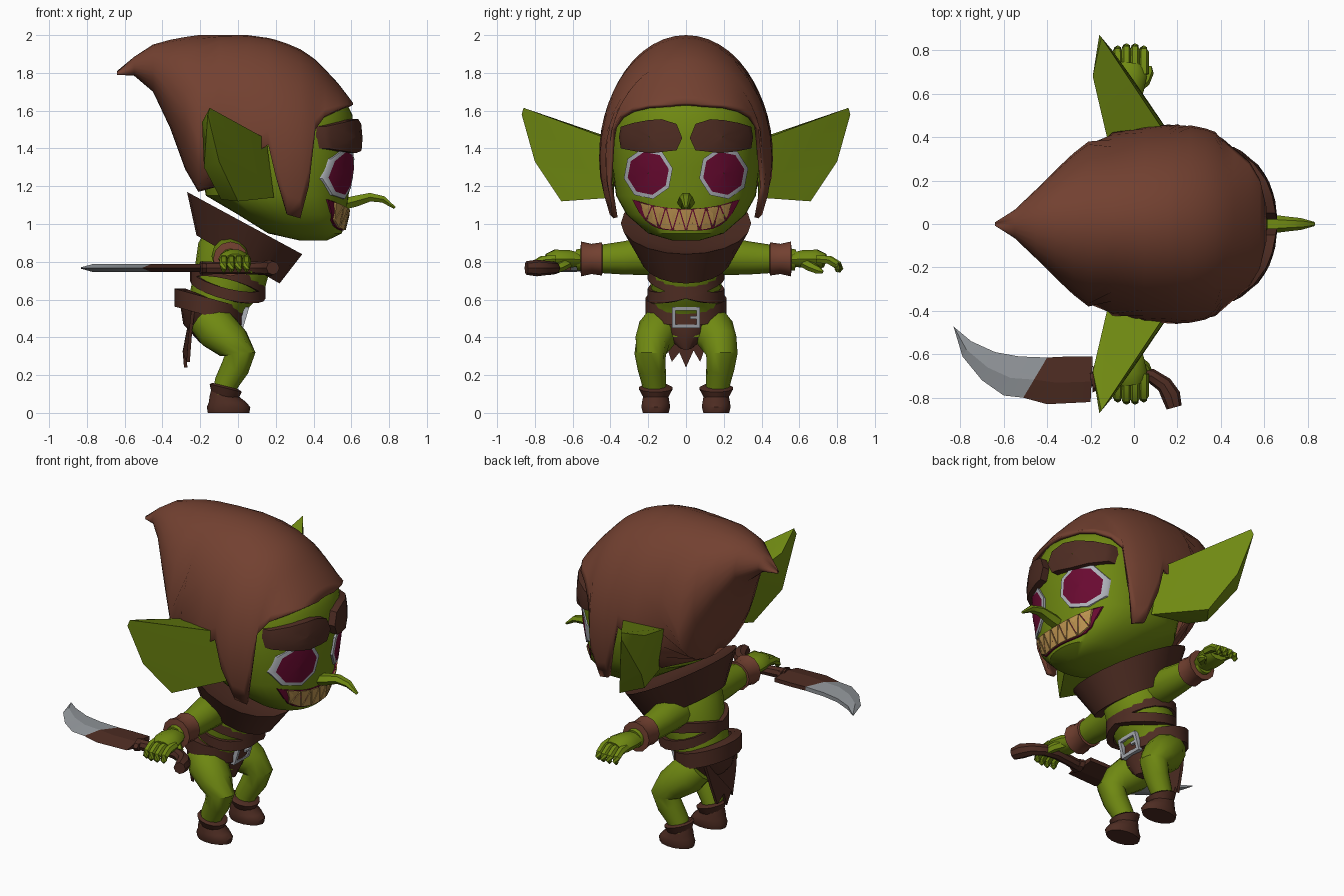
import bpy, bmesh, math
from mathutils import Vector

if "Cube" in bpy.data.objects:
    bpy.data.objects.remove(bpy.data.objects["Cube"])

def material(name, rgb):
    m = bpy.data.materials.new(name)
    m.diffuse_color = (*rgb, 1)
    m.use_nodes = True
    m.node_tree.nodes["Principled BSDF"].inputs["Base Color"].default_value = m.diffuse_color
    return m

GREEN = material("green skin", (0.16, 0.25, 0.006))
HOOD = material("red brown leather", (0.17, 0.052, 0.03))
DARK = material("dark brown leather", (0.075, 0.025, 0.016))
PINK = material("deep magenta", (0.14, 0.003, 0.03))
RIM = material("pale grey", (0.42, 0.44, 0.48))
STEEL = material("steel grey", (0.29, 0.31, 0.33))
TAN = material("tan teeth", (0.5, 0.29, 0.08))

def build(name, verts, faces, mats, idx=None, angle=40):
    me = bpy.data.meshes.new(name)
    me.from_pydata([tuple(v) for v in verts], [], faces)
    for m in mats:
        me.materials.append(m)
    if idx:
        me.polygons.foreach_set("material_index", idx)
    bm = bmesh.new()
    bm.from_mesh(me)
    bmesh.ops.remove_doubles(bm, verts=bm.verts, dist=0.0005)
    bmesh.ops.recalc_face_normals(bm, faces=bm.faces)
    bm.to_mesh(me)
    bm.free()
    me.shade_smooth()
    me.set_sharp_from_angle(angle=math.radians(angle))
    ob = bpy.data.objects.new(name, me)
    bpy.context.collection.objects.link(ob)
    return ob

def loft(name, rings, mats, closed=True, caps=True, wrap=False, rule=None, angle=40):
    n, r = len(rings[0]), len(rings)
    faces, idx = [], []
    for i in range(r if wrap else r - 1):
        for j in range(n if closed else n - 1):
            a, b, k = i * n, (i + 1) % r * n, (j + 1) % n
            faces.append((a + j, a + k, b + k, b + j))
            idx.append(rule(i) if rule else 0)
    if caps and not wrap:
        faces += [tuple(range(n)), tuple(range((r - 1) * n, r * n))]
        idx += [rule(0), rule(r - 2)] if rule else [0, 0]
    return build(name, [p for g in rings for p in g], faces, mats, idx, angle)

def tube(name, pts, radii, mat, n=10, flat=1.0, angle=40):
    pts = [Vector(p) for p in pts]
    rings = []
    for i, p in enumerate(pts):
        t = (pts[min(i + 1, len(pts) - 1)] - pts[max(i - 1, 0)]).normalized()
        ref = Vector((0, 0, 1)) if abs(t.z) < 0.75 else Vector((1, 0, 0))
        u = t.cross(ref).normalized()
        w = u.cross(t)
        rings.append([p + radii[i] * (u * math.cos(a) + w * flat * math.sin(a))
                      for a in (math.tau * k / n for k in range(n))])
    return loft(name, rings, [mat], angle=angle)

def ring(bx, bz, fx, fz, hw, roll=0, n=20, dz=0):
    """Tilted oval running from a back point to a front point."""
    out = []
    for k in range(n):
        a = math.tau * k / n
        c = (1 + math.cos(a)) / 2
        out.append((bx + (fx - bx) * c, hw * math.sin(a), bz + (fz - bz) * c + roll * math.sin(a) + dz))
    return out

def band(name, bx, bz, fx, fz, hw, h, mat, roll=0, t=0.04):
    rings = [ring(bx + i, bz, fx - i, fz, hw - i, roll, dz=d)
             for i, d in ((0, -h / 2), (0, h / 2), (t, h / 2), (t, -h / 2))]
    return loft(name, rings, [mat], wrap=True)

def hull(name, pts, mat, angle=25):
    ob = build(name, pts, [], [mat])
    bm = bmesh.new()
    bm.from_mesh(ob.data)
    res = bmesh.ops.convex_hull(bm, input=bm.verts)
    bmesh.ops.delete(bm, geom=[v for v in res["geom_interior"] if isinstance(v, bmesh.types.BMVert)], context='VERTS')
    bmesh.ops.recalc_face_normals(bm, faces=bm.faces)
    bm.to_mesh(ob.data)
    bm.free()
    ob.data.shade_smooth()
    ob.data.set_sharp_from_angle(angle=math.radians(angle))

# Head: stacked superellipse rings (z, back, front, half width)
HEAD = [(0.912, 0.33, 0.47, 0.07), (0.95, 0.16, 0.55, 0.2), (1.05, 0.0, 0.575, 0.315), (1.15, -0.17, 0.585, 0.37),
        (1.3, -0.2, 0.605, 0.39), (1.45, -0.2, 0.615, 0.395), (1.58, -0.2, 0.605, 0.375), (1.65, -0.18, 0.57, 0.34),
        (1.75, -0.1, 0.46, 0.27), (1.86, 0, 0.25, 0.14)]
P = 2.3

def face_x(y, z):
    for a, b in zip(HEAD, HEAD[1:]):
        if z <= b[0]:
            break
    f = max(0, min(1, (z - a[0]) / (b[0] - a[0])))
    _, bk, fr, w = (p + (q - p) * f for p, q in zip(a, b))
    k = min(0.97, abs(y) / w)
    return (bk + fr) / 2 + (fr - bk) / 2 * (1 - k ** P) ** (1 / P)

def spow(v):
    return math.copysign(abs(v) ** (2 / P), v)

loft("head", [[((b + f) / 2 + (f - b) / 2 * spow(math.cos(a)), w * spow(math.sin(a)), z)
               for a in (math.tau * k / 40 for k in range(40))] for z, b, f, w in HEAD], [GREEN])

def patches(name, outlines, lift, mats, scales=(1, 0.66, 0.33, 0.01), depth=0.02, rim=False):
    """Plates that follow the face, drawn as (y, z) outlines."""
    vs, fs, idx = [], [], []
    for o in outlines:
        n, base = len(o), len(vs)
        cy, cz = sum(p[0] for p in o) / n, sum(p[1] for p in o) / n
        for r, s in enumerate((1,) + tuple(scales)):
            for y, z in o:
                y, z = cy + (y - cy) * s, cz + (z - cz) * s
                vs.append((face_x(y, z) + (lift if r else lift - depth), y, z))
        for r in range(len(scales)):
            for j in range(n):
                a, b, k = base + r * n, base + (r + 1) * n, (j + 1) % n
                fs.append((a + j, a + k, b + k, b + j))
                idx.append(1 if rim and r > 1 else 0)
    return build(name, vs, fs, mats, idx)

BROW = [(0.02, 1.455), (0.05, 1.53), (0.13, 1.555), (0.2, 1.55), (0.28, 1.535), (0.345, 1.515),
        (0.355, 1.46), (0.345, 1.40), (0.27, 1.385), (0.18, 1.375), (0.1, 1.385), (0.05, 1.39)]
for s, side in ((1, "left"), (-1, "right")):
    eye = [(s * 0.2 + 0.132 * math.cos(a), 1.268 + 0.138 * math.sin(a))
           for a in (math.tau * (k + 0.25) / 8 for k in range(8))]
    patches(side + "_eye", [eye], 0.014, [RIM, PINK], (1, 0.84, 0.5, 0.01), rim=True)
    patches(side + "_brow", [[(s * y, z) for y, z in BROW]], 0.045, [DARK], (1, 0.9, 0.5, 0.01), depth=0.07)

# Mouth with interlocking pointed teeth
def z_up(y): return 1.08 + 0.05 * (y / 0.285) ** 2
def z_lo(y): return 0.965 + 0.165 * (y / 0.285) ** 4

ys = [-0.285 + 0.57 * k / 16 for k in range(17)]
patches("mouth", [[(y, z_up(y)) for y in ys] + [(y, z_lo(y)) for y in ys[-2:0:-1]]], 0.008, [PINK])
teeth = []
for k in range(1, 14):
    a, m, b = ys[k], ys[k + 1], ys[k + 2]
    e, t = (z_up, z_lo) if k % 2 else (z_lo, z_up)
    tri = [(a, e(a)), (b, e(b)), (m, t(m))]
    cy, cz = sum(p[0] for p in tri) / 3, sum(p[1] for p in tri) / 3
    teeth.append([(cy + (y - cy) * 0.86, cz + (z - cz) * 0.9) for y, z in tri])
patches("teeth", teeth, 0.016, [TAN], (1, 0.01), depth=0.012)
tube("nose", [(0.54, 0, 1.10), (0.62, 0, 1.12), (0.7, 0, 1.142), (0.77, 0, 1.13), (0.83, 0, 1.085)],
     [0.045, 0.045, 0.035, 0.027, 0.01], GREEN, 6, 0.75)

# Hood: arcs along x (x, top, middle, bottom, half width, lower edge; 0 = closed)
HOODS = [(-0.64, 1.81, 1.80, 1.79, 0.008, 0), (-0.55, 1.885, 1.83, 1.785, 0.065, 0), (-0.45, 1.95, 1.81, 1.70, 0.16, 0),
         (-0.36, 1.975, 1.7, 1.51, 0.25, 0), (-0.28, 1.99, 1.6, 1.29, 0.325, 0), (-0.21, 2.0, 1.45, 1.17, 0.38, 0),
         (-0.1, 2.0, 1.4, 0.9, 0.425, 1.2), (0.05, 2.0, 1.38, 0.75, 0.45, 1.35), (0.16, 1.985, 1.36, 0.7, 0.46, 1.42),
         (0.2, 1.975, 1.35, 0.7, 0.46, 1.25), (0.26, 1.955, 1.35, 0.7, 0.455, 1.05), (0.33, 1.925, 1.35, 0.7, 0.44, 1.03),
         (0.375, 1.895, 1.35, 0.7, 0.425, 1.2), (0.41, 1.87, 1.35, 0.7, 0.41, 1.5), (0.46, 1.82, 1.35, 0.7, 0.395, 1.57),
         (0.53, 1.745, 1.35, 0.7, 0.38, 1.605), (0.58, 1.68, 1.35, 0.7, 0.37, 1.625), (0.61, 1.64, 1.35, 0.7, 0.34, 1.632)]
arcs = []
for x, top, mid, bot, w, low in HOODS:
    q = (low - mid) / ((top - mid) if low > mid else (mid - bot))
    tmax = math.acos(max(-1, min(1, q))) if low else math.pi
    arc = []
    for k in range(25):
        t = tmax * (k / 12 - 1)
        c = math.cos(t)
        arc.append((x, w * math.sin(t), mid + c * ((top - mid) if c > 0 else (mid - bot))))
    arcs.append(arc)
hood = loft("hood", arcs, [HOOD], closed=False, caps=False, angle=50)
mod = hood.modifiers.new("thickness", 'SOLIDIFY')
mod.thickness, mod.offset = 0.022, -1

# Torso, collar, straps and belt
loft("torso", [ring(-0.24, 0.42, 0, 0.40, 0.15), ring(-0.27, 0.55, 0.01, 0.5, 0.18), ring(-0.25, 0.66, 0.06, 0.56, 0.18),
               ring(-0.23, 0.76, 0.14, 0.65, 0.19), ring(-0.21, 0.9, 0.17, 0.76, 0.2), ring(-0.15, 1.0, 0.15, 0.9, 0.15)], [GREEN])
loft("collar", [ring(-0.16, 1.08, 0.22, 0.86, 0.22), ring(-0.27, 1.17, 0.34, 0.84, 0.345),
                ring(-0.22, 0.94, 0.22, 0.685, 0.235), ring(-0.15, 0.93, 0.12, 0.76, 0.15)], [DARK])
for s, side in ((1, "left"), (-1, "right")):
    band(side + "_chest_strap", -0.255, 0.73, 0.145, 0.635, 0.203, 0.06, DARK, s * 0.055)
band("belt", -0.335, 0.61, 0.03, 0.51, 0.215, 0.095, DARK, t=0.06)
loft("shorts", [ring(-0.31, 0.6, 0.01, 0.5, 0.2), ring(-0.29, 0.47, 0.01, 0.42, 0.155), ring(-0.2, 0.37, -0.02, 0.335, 0.04)], [DARK])
CLOTH = [(-0.17, 0.58), (0.17, 0.58), (0.12, 0.4), (0.075, 0.27), (0.04, 0.33), (0, 0.24), (-0.035, 0.32), (-0.075, 0.27), (-0.12, 0.4)]
loft("tail_cloth", [[(-0.33 + (0.58 - z) * 0.13 + y * y * 3 + d, y, z) for y, z in CLOTH] for d in (0, 0.018)], [DARK])

def buckle_bar(name, y0, y1, z0, z1):
    hull(name, [(0.028 + (z - 0.5) * 0.3 + d, y, z) for y in (y0, y1) for z in (z0, z1) for d in (-0.012, 0.014)], RIM)
for s, side in ((1, "left"), (-1, "right")):
    buckle_bar("buckle_" + side, s * 0.055, s * 0.075, 0.45, 0.56)
buckle_bar("buckle_top", -0.075, 0.075, 0.542, 0.56)
buckle_bar("buckle_bottom", -0.075, 0.075, 0.45, 0.468)
buckle_bar("buckle_prong", 0.02, 0.07, 0.498, 0.512)

# Paired limbs, ears and boots
EAR = [(-0.15, 0.86, 1.615), (0.15, 0.41, 1.45), (0.19, 0.38, 1.14), (0.0, 0.66, 1.12), (-0.1, 0.8, 1.33), (-0.16, 0.87, 1.58),
       (-0.12, 0.38, 1.45), (-0.08, 0.38, 1.18), (-0.19, 0.68, 1.54), (-0.18, 0.7, 1.3), (-0.09, 0.54, 1.13)]
for s, side in ((1, "left"), (-1, "right")):
    def m(*pts):
        return [(x, s * y, z) for x, y, z in pts]
    hull(side + "_ear", m(*EAR), GREEN)
    tube(side + "_arm", m((-0.04, 0.1, 0.83), (-0.04, 0.22, 0.83), (-0.04, 0.33, 0.82), (-0.04, 0.45, 0.815), (-0.04, 0.58, 0.81)),
         [0.1, 0.1, 0.088, 0.075, 0.055], GREEN, 12)
    tube(side + "_bracer", m((-0.04, 0.44, 0.815), (-0.04, 0.445, 0.815), (-0.04, 0.5, 0.815), (-0.04, 0.555, 0.815), (-0.04, 0.56, 0.815)),
         [0.06, 0.088, 0.08, 0.092, 0.05], HOOD, 12)
    tube(side + "_palm", m((-0.04, 0.55, 0.81), (-0.03, 0.62, 0.815), (-0.02, 0.69, 0.815), (-0.015, 0.735, 0.805)),
         [0.055, 0.075, 0.08, 0.06], GREEN, 10, 0.65)
    for k in range(4):
        x = -0.075 + 0.04 * k
        e = 0.01 if k in (1, 2) else 0
        tube(f"{side}_finger_{k + 1}", m((x, 0.69, 0.815), (x, 0.755 + e, 0.81), (x, 0.795 + e, 0.785), (x, 0.805 + e, 0.76), (x, 0.8 + e, 0.745)),
             [0.024, 0.024, 0.023, 0.018, 0.006], GREEN, 6)
    tube(side + "_thumb", m((0.0, 0.62, 0.8), (0.05, 0.66, 0.775), (0.07, 0.7, 0.755), (0.075, 0.725, 0.745)),
         [0.03, 0.027, 0.022, 0.008], GREEN, 6)
    tube(side + "_leg", m((-0.17, 0.11, 0.5), (-0.11, 0.14, 0.44), (-0.03, 0.175, 0.37), (0.01, 0.19, 0.31), (-0.015, 0.182, 0.24), (-0.06, 0.17, 0.16), (-0.08, 0.165, 0.08)),
         [0.1, 0.115, 0.098, 0.083, 0.075, 0.065, 0.06], GREEN, 12)
    # Boot: shoe, flared cuff
    def oval(x0, x1, hw, z):
        return [(x, s * 0.16 + y, z0) for x, y, z0 in ring(x0, z, x1, z, hw, n=14)]
    loft(side + "_shoe", [oval(-0.16, 0.06, 0.07, 0), oval(-0.165, 0.065, 0.078, 0.03), oval(-0.155, 0.045, 0.075, 0.055),
                          oval(-0.15, 0.0, 0.068, 0.09), oval(-0.14, -0.01, 0.06, 0.13)], [DARK])
    cuff = [oval(-0.14, -0.0, 0.068, 0.085), oval(-0.15, 0.02, 0.092, 0.13), oval(-0.135, 0.005, 0.075, 0.14)]
    cuff = [[(x, y, z + (-0.06 - x) * 0.25) for x, y, z in r] for r in cuff]
    loft(side + "_boot_cuff", cuff, [DARK], angle=30)

# Curved sword: spine and edge pairs, leather-wrapped base then steel
PAIRS = [((-0.19, -0.61), (-0.2, -0.82)), ((-0.3, -0.61), (-0.4, -0.83)), ((-0.4, -0.615), (-0.51, -0.80)),
         ((-0.53, -0.61), (-0.6, -0.79)), ((-0.64, -0.59), (-0.7, -0.72)), ((-0.75, -0.54), (-0.79, -0.61)), ((-0.828, -0.475), (-0.832, -0.47))]
blade = []
for i, (u, e) in enumerate(PAIRS):
    h = 0.02 if i < 6 else 0.004
    mid = [u[j] * 0.45 + e[j] * 0.55 for j in (0, 1)]
    blade.append([(*u, 0.767 + h * 0.6), (*mid, 0.767 + h), (*e, 0.767), (*mid, 0.767 - h), (*u, 0.767 - h * 0.6)])
loft("blade", blade, [DARK, STEEL], rule=lambda i: int(i >= 2), angle=15)
tube("handle", [(-0.2, -0.715, 0.767), (-0.1, -0.7, 0.767), (0.0, -0.69, 0.767), (0.08, -0.7, 0.767), (0.14, -0.74, 0.767), (0.17, -0.79, 0.767), (0.185, -0.845, 0.767)],
     [0.035, 0.032, 0.032, 0.034, 0.038, 0.044, 0.036], DARK, 8)
tube("guard", [(-0.19, -0.715, 0.767), (-0.165, -0.715, 0.767)], [0.06, 0.05], DARK, 8, 0.6)
